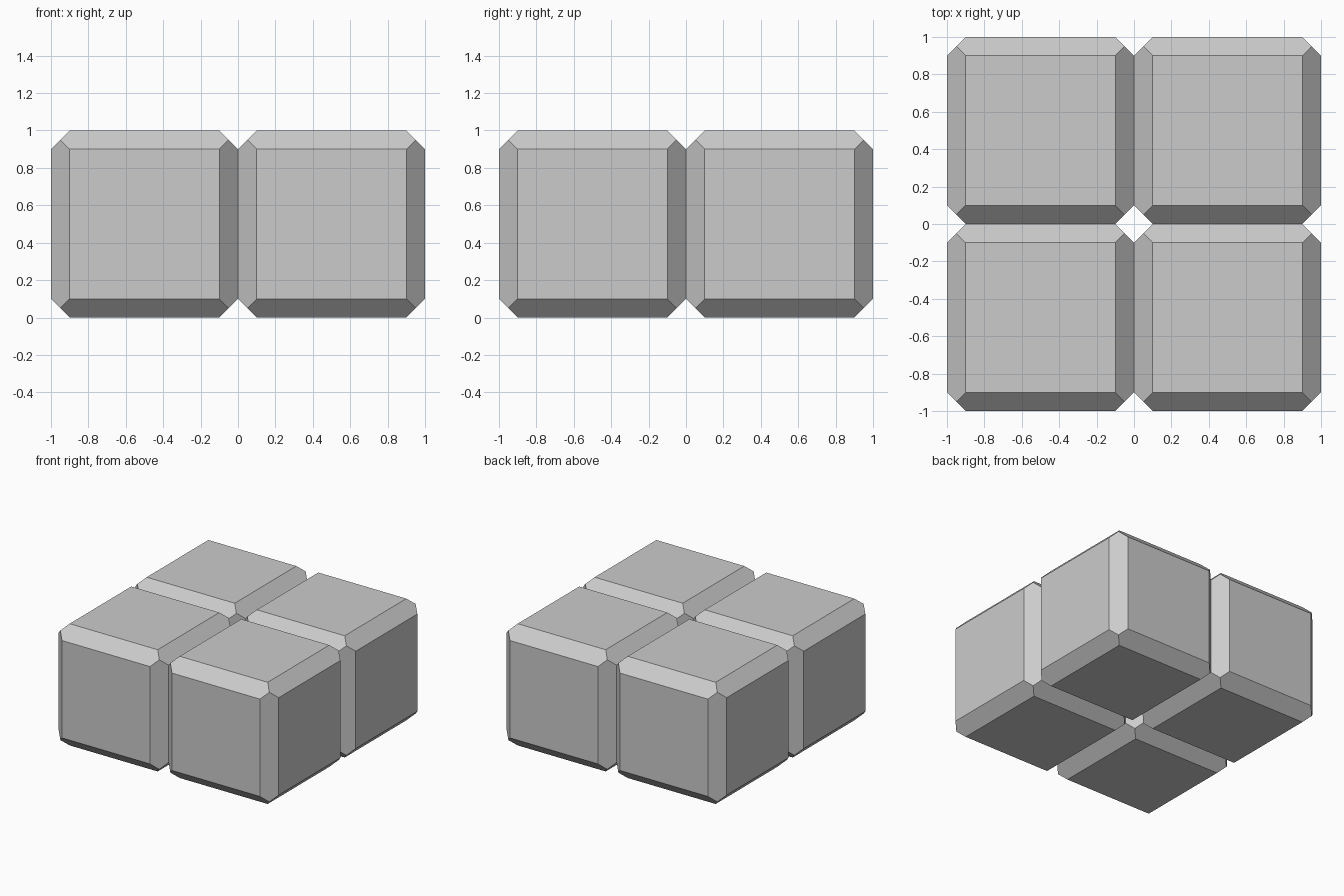
import bpy
import bmesh
from itertools import product
from mathutils import Vector

if "Cube" in bpy.data.objects:
    bpy.data.objects.remove(bpy.data.objects["Cube"])

HALF = 0.5      # half the block size
CHAMFER = 0.1   # edge chamfer width


def chamfered_block_mesh():
    """Cube whose 12 edges are planed off at 45 degrees, meeting in a point at each corner."""
    bm = bmesh.new()
    bmesh.ops.create_cube(bm, size=2 * HALF)
    for axis in range(3):
        for s, t in product((-1, 1), repeat=2):
            normal = Vector((0, 0, 0))
            normal[axis] = s
            normal[(axis + 1) % 3] = t
            cut = bmesh.ops.bisect_plane(
                bm, geom=bm.verts[:] + bm.edges[:] + bm.faces[:], dist=1e-5,
                plane_co=normal * (HALF - CHAMFER / 2), plane_no=normal,
                clear_outer=True)
            rim = [e for e in cut["geom_cut"] if isinstance(e, bmesh.types.BMEdge)]
            bmesh.ops.contextual_create(bm, geom=rim)
    bmesh.ops.recalc_face_normals(bm, faces=bm.faces[:])
    mesh = bpy.data.meshes.new("chamfered_block")
    bm.to_mesh(mesh)
    bm.free()
    return mesh


# Four touching blocks in a two by two layout
block = chamfered_block_mesh()
for (side, x), (depth, y) in product((("left", -HALF), ("right", HALF)),
                                     (("front", -HALF), ("back", HALF))):
    obj = bpy.data.objects.new(f"{depth}_{side}_block", block)
    obj.location = (x, y, HALF)
    bpy.context.collection.objects.link(obj)
